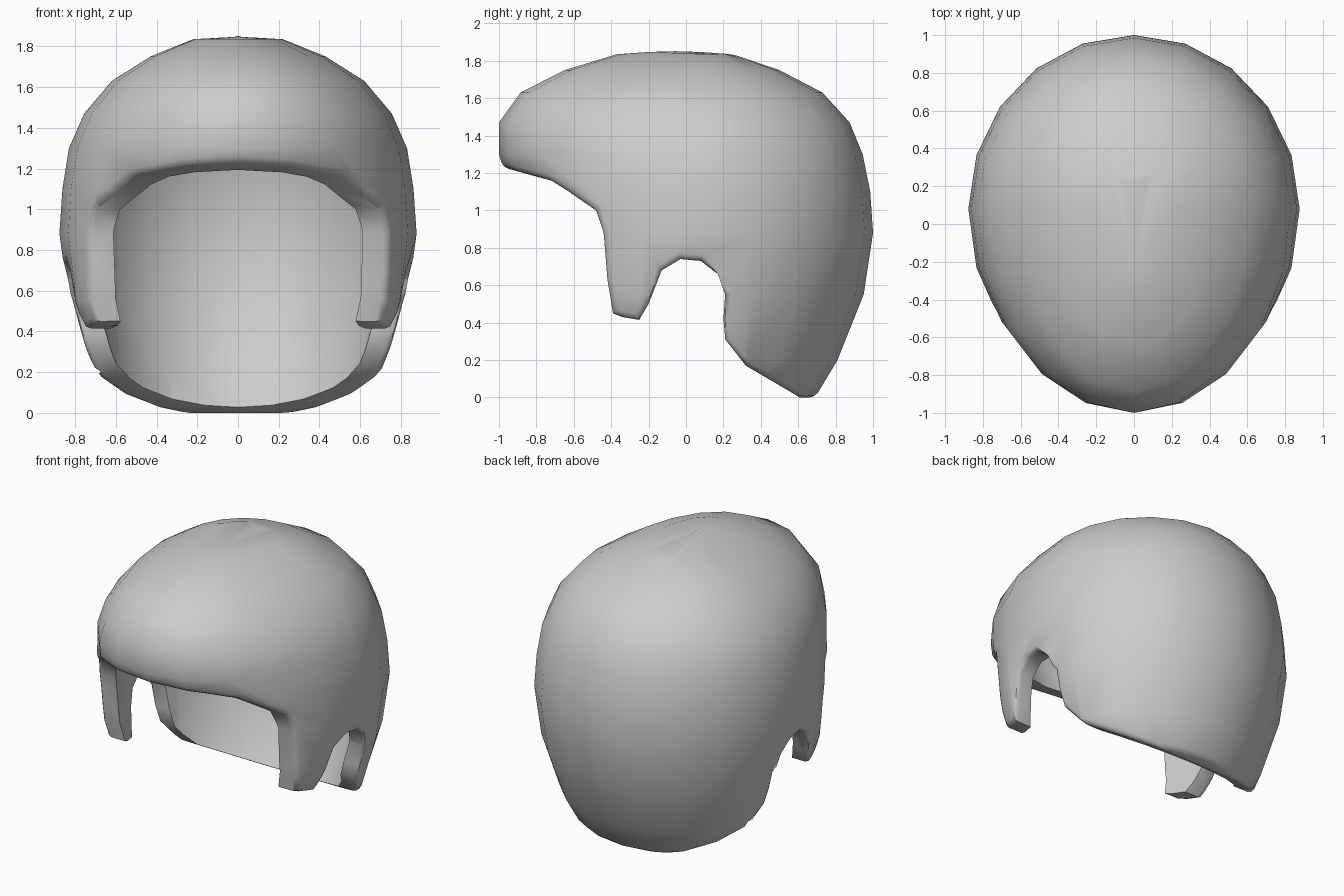
import bpy, bmesh
from math import sin, cos, tau, radians

if "Cube" in bpy.data.objects:
    bpy.data.objects.remove(bpy.data.objects["Cube"])

SEGMENTS = 20
MID_Y = 0.08
THICKNESS = 0.12

# height, half width, front y, back y of each ring, top to bottom
RINGS = [
    (1.835, 0.22, -0.37, 0.25), (1.75, 0.43, -0.65, 0.50), (1.63, 0.62, -0.885, 0.73),
    (1.47, 0.755, -1.0, 0.875), (1.30, 0.83, -1.0, 0.945), (1.10, 0.862, -0.94, 0.985),
    (0.88, 0.877, -0.93, 1.0), (0.55, 0.835, -0.98, 0.95), (0.20, 0.74, -0.90, 0.81),
    (0.0, 0.65, -0.80, 0.69), (-0.25, 0.45, -0.60, 0.50),
]

# side outline kept after trimming: brow, cheek tab, ear notch, nape
OUTLINE = [
    (-1.3, 1.30), (-0.96, 1.225), (-0.72, 1.16), (-0.64, 1.11), (-0.48, 1.0),
    (-0.44, 0.88), (-0.42, 0.63), (-0.39, 0.45), (-0.34, 0.43), (-0.25, 0.415),
    (-0.20, 0.50), (-0.13, 0.68), (-0.03, 0.74), (0.08, 0.73), (0.17, 0.66),
    (0.21, 0.56), (0.20, 0.42), (0.21, 0.31), (0.32, 0.17), (0.61, 0.0),
    (1.3, 0.0), (1.3, 2.2), (-1.3, 2.2),
]


def make_object(name, bm):
    bmesh.ops.recalc_face_normals(bm, faces=bm.faces)
    mesh = bpy.data.meshes.new(name)
    bm.to_mesh(mesh)
    bm.free()
    obj = bpy.data.objects.new(name, mesh)
    bpy.context.collection.objects.link(obj)
    return obj


def loft_shell():
    bm = bmesh.new()
    loops = []
    for z, half, front, back in RINGS:
        loop = []
        for i in range(SEGMENTS):
            a = tau * i / SEGMENTS
            reach = back - MID_Y if cos(a) > 0 else MID_Y - front
            loop.append(bm.verts.new((half * sin(a), MID_Y + reach * cos(a), z)))
        loops.append(loop)
    crown = bm.verts.new((0, -0.06, 1.857))
    for i in range(SEGMENTS):
        j = (i + 1) % SEGMENTS
        bm.faces.new((crown, loops[0][i], loops[0][j]))
        for upper, lower in zip(loops, loops[1:]):
            bm.faces.new((upper[i], lower[i], lower[j], upper[j]))
    bm.faces.new(loops[-1])
    return make_object("helmet_shell", bm)


def outline_prism():
    bm = bmesh.new()
    face = bm.faces.new([bm.verts.new((-1.3, y, z)) for y, z in OUTLINE])
    extruded = bmesh.ops.extrude_face_region(bm, geom=[face])["geom"]
    moved = [v for v in extruded if isinstance(v, bmesh.types.BMVert)]
    bmesh.ops.translate(bm, verts=moved, vec=(2.6, 0, 0))
    obj = make_object("trim_cutter", bm)
    obj.hide_render = True
    return obj


# hollow shell trimmed to the side outline
shell = loft_shell()
cutter = outline_prism()
wall = shell.modifiers.new("wall", "SOLIDIFY")
wall.thickness = THICKNESS
wall.offset = -1
trim = shell.modifiers.new("trim", "BOOLEAN")
trim.operation = "INTERSECT"
trim.solver = "EXACT"
trim.object = cutter
bpy.context.view_layer.objects.active = shell
shell.select_set(True)
for modifier in ("wall", "trim"):
    bpy.ops.object.modifier_apply(modifier=modifier)
bpy.data.objects.remove(cutter)

# soften the outer rim edge
bm = bmesh.new()
bm.from_mesh(shell.data)
bmesh.ops.remove_doubles(bm, verts=bm.verts, dist=0.012)
bm.normal_update()


def is_rim(face):
    return abs(face.normal.x) < 0.01


def faces_out(face):
    c = face.calc_center_median()
    c.z -= 0.9
    return face.normal.dot(c) > 0


outer_edges = []
for edge in bm.edges:
    if len(edge.link_faces) == 2:
        rim = [f for f in edge.link_faces if is_rim(f)]
        wall_face = [f for f in edge.link_faces if not is_rim(f)]
        if len(rim) == 1 and faces_out(wall_face[0]):
            outer_edges.append(edge)
bmesh.ops.bevel(bm, geom=outer_edges, offset=0.03, segments=2, profile=0.5,
                affect="EDGES", clamp_overlap=False)
bm.to_mesh(shell.data)
bm.free()

# single plain grey
grey = bpy.data.materials.new("light_grey")
grey.use_nodes = True
colour = (0.6, 0.6, 0.6, 1)
grey.diffuse_color = colour
grey.node_tree.nodes["Principled BSDF"].inputs["Base Color"].default_value = colour
shell.data.materials.clear()
shell.data.materials.append(grey)
bpy.ops.object.shade_smooth_by_angle(angle=radians(45))
